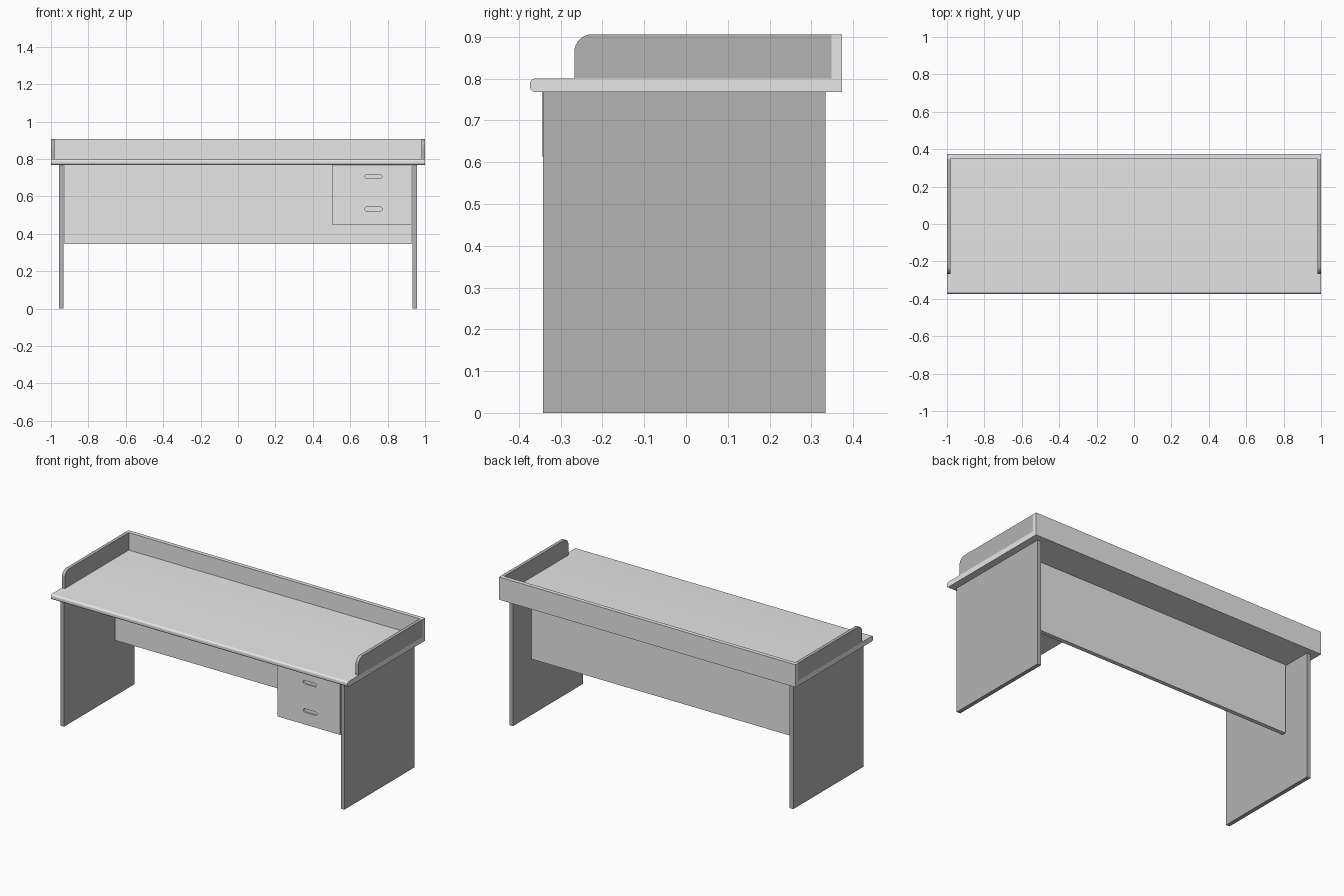
import bpy
import bmesh
import math

cube = bpy.data.objects.get("Cube")
if cube:
    bpy.data.objects.remove(cube, do_unlink=True)


def material(name, v):
    m = bpy.data.materials.new(name)
    m.use_nodes = True
    m.diffuse_color = (v, v, v, 1)
    m.node_tree.nodes["Principled BSDF"].inputs["Base Color"].default_value = (v, v, v, 1)
    return m


LIGHT = material("light grey", 0.8)
DARK = material("dark grey", 0.457)


def prism(name, profile, axis, lo, hi, mat):
    """Extrude a 2D profile along x (points are y, z) or along y (points are x, z)."""
    bm = bmesh.new()
    place = (lambda a, b: (lo, a, b)) if axis == "x" else (lambda a, b: (a, lo, b))
    face = bm.faces.new([bm.verts.new(place(a, b)) for a, b in profile])
    new = bmesh.ops.extrude_face_region(bm, geom=[face])["geom"]
    shift = (hi - lo, 0, 0) if axis == "x" else (0, hi - lo, 0)
    bmesh.ops.translate(bm, vec=shift, verts=[v for v in new if isinstance(v, bmesh.types.BMVert)])
    bmesh.ops.recalc_face_normals(bm, faces=bm.faces)
    mesh = bpy.data.meshes.new(name)
    bm.to_mesh(mesh)
    bm.free()
    mesh.materials.append(mat)
    ob = bpy.data.objects.new(name, mesh)
    bpy.context.collection.objects.link(ob)
    return ob


def box(name, x, y, z, mat):
    return prism(name, [(y[0], z[0]), (y[1], z[0]), (y[1], z[1]), (y[0], z[1])], "x", x[0], x[1], mat)


def arc(cx, cy, r, start, end, n=8):
    return [(cx + r * math.cos(math.radians(start + (end - start) * i / n)),
             cy + r * math.sin(math.radians(start + (end - start) * i / n))) for i in range(n + 1)]


def smooth(ob):
    bpy.ops.object.select_all(action="DESELECT")
    ob.select_set(True)
    bpy.context.view_layer.objects.active = ob
    bpy.ops.object.shade_smooth_by_angle(angle=math.radians(30))


Z_UNDER, Z_TOP, Z_RIM = 0.768, 0.80, 0.906

# Desktop with a rounded front edge
r = 0.012
top_profile = (arc(-0.373 + r, Z_TOP - r, r, 90, 180) + arc(-0.373 + r, Z_UNDER + r, r, 180, 270)
               + [(0.373, Z_UNDER), (0.373, Z_TOP)])
smooth(prism("desktop", top_profile, "x", -1, 1, LIGHT))

# Rim around the back and both sides
box("back_rim", (-1, 1), (0.348, 0.373), (Z_TOP, Z_RIM), LIGHT)
r = 0.042
rim_profile = [(0.348, Z_TOP), (0.348, Z_RIM)] + arc(-0.267 + r, Z_RIM - r, r, 90, 180) + [(-0.267, Z_TOP)]

# Mirrored side rims and leg panels
for side, s in (("left", 1), ("right", -1)):
    smooth(prism(side + "_rim", rim_profile, "x", *sorted((s * 0.98, s * 1.0)), DARK))
    box(side + "_leg_panel", sorted((s * 0.933, s * 0.957)), (-0.342, 0.334), (0, Z_UNDER), DARK)

# Modesty panel between the legs
box("modesty_panel", (-0.927, 0.927), (0.138, 0.163), (0.345, Z_UNDER), LIGHT)

# Drawer cabinet with two fronts, each with a recessed slot grip
DX = (0.505, 0.927)
box("drawer_cabinet", DX, (-0.32, 0.138), (0.447, Z_UNDER), LIGHT)
for name, z, y_front, grip_z in (("upper_drawer", (0.613, Z_UNDER), -0.344, 0.706),
                                 ("lower_drawer", (0.447, 0.613), -0.341, 0.532)):
    front = box(name, DX, (y_front, -0.32), z, LIGHT)
    slot = arc(0.76, grip_z, 0.011, -90, 90) + arc(0.69, grip_z, 0.011, 90, 270)
    cutter = prism("grip_cutter", slot, "y", y_front - 0.02, y_front + 0.01, LIGHT)
    cutter.hide_render = True
    mod = front.modifiers.new("grip", "BOOLEAN")
    mod.operation = "DIFFERENCE"
    mod.solver = "EXACT"
    mod.object = cutter
    bpy.context.view_layer.objects.active = front
    bpy.ops.object.modifier_apply(modifier=mod.name)
    bpy.data.objects.remove(cutter, do_unlink=True)
    smooth(front)
